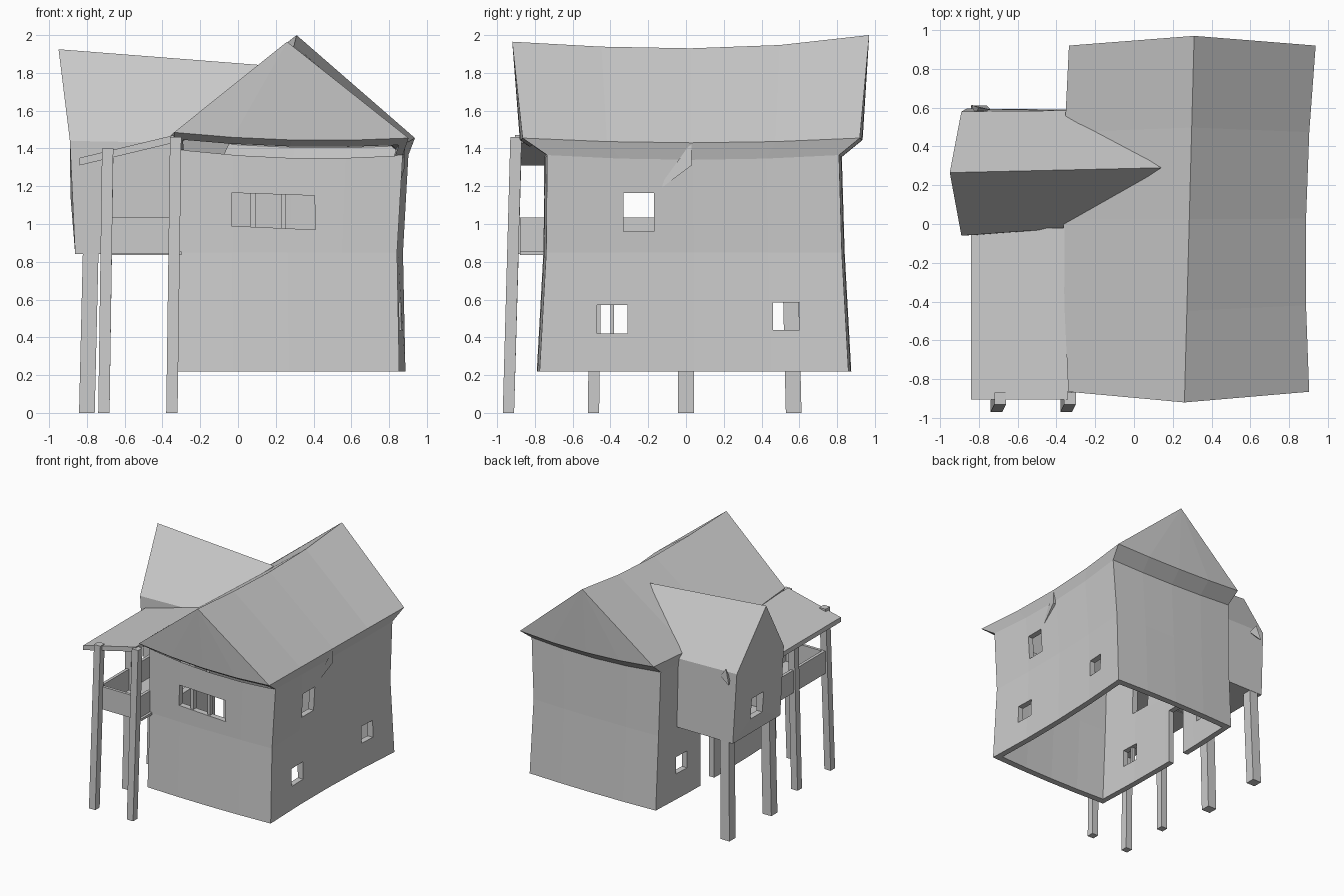
import bpy, bmesh
from mathutils import Vector

if "Cube" in bpy.data.objects:
    bpy.data.objects.remove(bpy.data.objects["Cube"])


def make(name, verts, faces):
    bm = bmesh.new()
    vs = [bm.verts.new(v) for v in verts]
    for f in faces:
        bm.faces.new([vs[i] for i in f])
    bmesh.ops.recalc_face_normals(bm, faces=bm.faces)
    me = bpy.data.meshes.new(name)
    bm.to_mesh(me)
    bm.free()
    ob = bpy.data.objects.new(name, me)
    bpy.context.collection.objects.link(ob)
    return ob


def loft(name, a, b):
    """Closed solid between two matching outlines."""
    n = len(a)
    sides = [(i, (i + 1) % n, n + (i + 1) % n, n + i) for i in range(n)]
    return make(name, a + b, sides + [tuple(range(n)), tuple(range(n, 2 * n))])


def box(name, x0, x1, y0, y1, z0, z1):
    rect = [(x0, y0), (x1, y0), (x1, y1), (x0, y1)]
    return loft(name, [(x, y, z0) for x, y in rect], [(x, y, z1) for x, y in rect])


def post(name, base, top, s):
    h = s / 2
    corners = [(-h, -h), (h, -h), (h, h), (-h, h)]
    return loft(name, [(base[0] + x, base[1] + y, base[2]) for x, y in corners],
                [(top[0] + x, top[1] + y, top[2]) for x, y in corners])


def cut(target, cutter):
    m = target.modifiers.new("cut", 'BOOLEAN')
    m.operation = 'DIFFERENCE'
    m.solver = 'EXACT'
    m.object = cutter
    cutter.hide_render = True
    cutter.hide_viewport = False
    bpy.context.view_layer.objects.active = target
    bpy.ops.object.modifier_apply(modifier=m.name)
    bpy.data.objects.remove(cutter)


# Main house: warped rings with a flared eave and sagging ridge
N = 4
PERIM = ([(i / N, 0) for i in range(N)] + [(1, i / N) for i in range(N)] +
         [(1 - i / N, 1) for i in range(N)] + [(0, 1 - i / N) for i in range(N)])


def ring(z, xl, xr, yf, yb, w, inset):
    pts = []
    for u, v in PERIM:
        a, b = 2 * u - 1, 2 * v - 1
        y = (yf + inset) * (1 - v) + (yb - inset) * v + 0.015 * b * (1 - a * a)
        left = xl + inset + 0.035 * y * y
        right = xr - inset + 0.05 * ((y + 0.2) / 1.1) ** 2
        pts.append((left * (1 - u) + right * u, y,
                    z + w * (0.03 * (1 - u) + 0.025 * a * a * b * b)))
    return pts


def house(name, inset, z_base):
    drop = inset * 0.8
    rings = [ring(z_base, -.34, .84, -.775, .86, 0, inset),
             ring(.85, -.34, .83, -.74, .825, 0, inset),
             ring(1.34 - drop, -.35, .86, -.735, .81, 1, inset),
             ring(1.43 - drop, -.365, .885, -.865, .92, 1, inset)]
    verts = [p for r in rings for p in r]
    n = 4 * N
    faces = [tuple(range(n))]
    for k in range(3):
        for i in range(n):
            j = (i + 1) % n
            faces.append((k * n + i, k * n + j, k * n + n + j, k * n + n + i))
    top, rid = 3 * n, 4 * n
    for i in range(N + 1):
        t = 2 * i / N - 1
        verts.append((.285 + .025 * t, (.945 - inset) * t + .025,
                      1.93 - 1.3 * inset + (.07 if t > 0 else .035) * t * t))
    for i in range(N):
        l0, l1 = top + (n - i) % n if i else top, top + n - i - 1
        faces += [(top + N + i, top + N + i + 1, rid + i + 1, rid + i),
                  (l0, rid + i, rid + i + 1, l1),
                  (top + i, top + i + 1, rid),
                  (top + 2 * N + i, top + 2 * N + i + 1, rid + N)]
    return make(name, verts, faces)


body = house("house_body", 0, .22)
cut(body, house("cavity", .05, .1))

# Window and door openings, several passing through both side walls
for c in [(-.6, 1.2, -.47, -.31, .42, .57), (-.6, 1.2, .46, .60, .44, .585),
          (-.6, 1.2, -.33, -.17, .96, 1.165), (-.6, 0, -.36, -.17, .87, 1.2),
          (-.6, 0, .10, .28, .1, .70)]:
    cut(body, box("opening", *c))
slot = [(-.035, .99), (.41, .97), (.405, 1.15), (-.035, 1.165)]
cut(body, loft("opening", [(x, -1, z) for x, z in slot], [(x, -.5, z) for x, z in slot]))

# Window bars
for i, x in enumerate((.08, .24)):
    box("front_window_bar_%d" % i, x - .013, x + .013, -.74, -.70, .96, 1.18)
box("side_window_bar", -.33, -.30, -.40, -.38, .41, .58)

# Folded shard between the right upper window and the eave
make("wall_shard", [(.845, -.165, 1.165), (.885, .03, 1.435), (.885, .03, 1.31), (.83, .03, 1.31)],
     [(0, 1, 2), (0, 2, 3), (0, 3, 1), (1, 2, 3)])

# Side room on stilts with its own tilted gable
room = loft("side_room",
            [(-.862, -.05, .84), (-.862, .595, .84), (-.89, .58, 1.44), (-.95, .265, 1.925), (-.89, -.06, 1.44)],
            [(-.31, -.03, .84), (-.31, .59, .84), (-.33, .585, 1.43), (.14, .29, 1.84), (-.33, -.02, 1.43)])
cut(room, box("cavity", -.82, -.33, 0, .54, .88, 1.40))
cut(room, box("opening", -1, -.7, .21, .37, .97, 1.15))
make("eave_shard", [(-.84, .615, 1.34), (-.74, .59, 1.39), (-.80, .60, 1.47), (-.82, .57, 1.38)],
     [(0, 1, 2), (0, 2, 3), (0, 3, 1), (1, 2, 3)])

# Balcony floor and railings
box("balcony_floor", -.70, -.30, -.88, -.04, .835, .855)
box("front_rail", -.70, -.33, -.89, -.865, .84, 1.035)
box("left_rail", -.71, -.685, -.89, -.04, .84, 1.035)
box("right_rail", -.345, -.32, -.88, -.73, .84, 1.035)

# Lean-to roof over the balcony
slope = [(-.84, 1.31), (-.34, 1.43), (-.34, 1.47), (-.84, 1.35)]
loft("balcony_roof", [(x, -.905, z) for x, z in slope], [(x, -.02, z) for x, z in slope])

# Posts: leaning balcony posts and short stilts under the side room
post("front_left_post", (-.71, -.94, 0), (-.69, -.90, 1.40), .06)
post("front_right_post", (-.35, -.94, 0), (-.33, -.90, 1.46), .06)
post("middle_post", (-.71, -.49, 0), (-.69, -.47, 1.35), .06)
post("room_post_front", (-.80, .0, 0), (-.78, .0, .85), .083)
post("room_post_back", (-.80, .57, 0), (-.78, .55, .85), .083)
